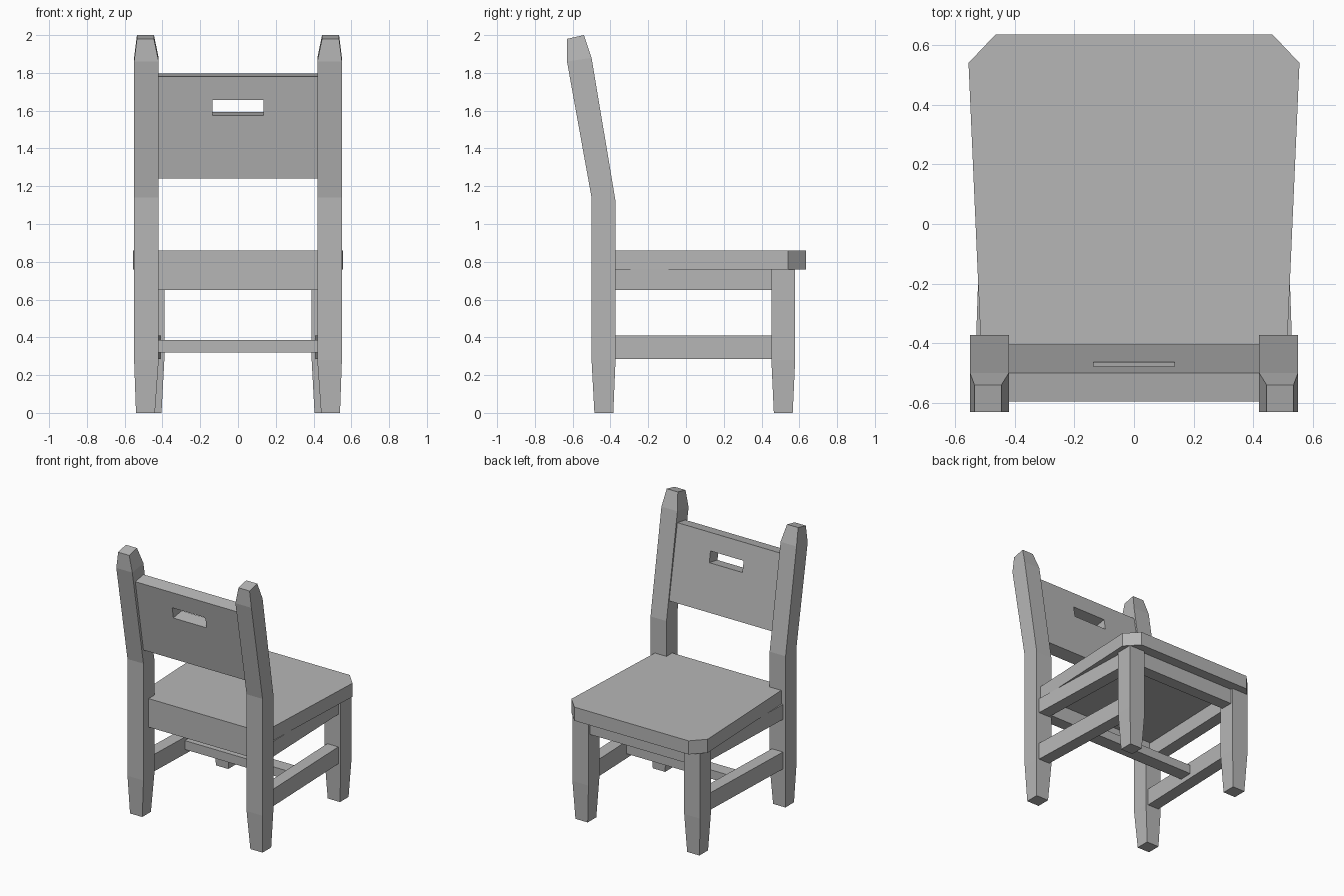
import bpy, bmesh, math
from mathutils import Vector

if "Cube" in bpy.data.objects:
    bpy.data.objects.remove(bpy.data.objects["Cube"])

wood = bpy.data.materials.new("grey_wood")
wood.diffuse_color = (0.47, 0.47, 0.47, 1)
wood.use_nodes = True
wood.node_tree.nodes["Principled BSDF"].inputs["Base Color"].default_value = wood.diffuse_color


def finish(bm, name):
    bmesh.ops.recalc_face_normals(bm, faces=bm.faces)
    mesh = bpy.data.meshes.new(name)
    bm.to_mesh(mesh)
    bm.free()
    mesh.materials.append(wood)
    obj = bpy.data.objects.new(name, mesh)
    bpy.context.collection.objects.link(obj)
    return obj


def loft(name, sections, side=1):
    """Skin a stack of equal-length outlines and cap both ends."""
    bm = bmesh.new()
    rings = [[bm.verts.new((side * x, y, z)) for x, y, z in s] for s in sections]
    n = len(rings[0])
    for a, b in zip(rings, rings[1:]):
        for i in range(n):
            j = (i + 1) % n
            bm.faces.new((a[i], a[j], b[j], b[i]))
    bm.faces.new(rings[0])
    bm.faces.new(rings[-1])
    return finish(bm, name)


def rect(x0, x1, y0, y1, z0, z1=None):
    """Rectangle whose back edge is at z0 and front edge at z1."""
    z1 = z0 if z1 is None else z1
    return [(x0, y0, z0), (x1, y0, z0), (x1, y1, z1), (x0, y1, z1)]


def box(name, x0, x1, y0, y1, z0, z1):
    return loft(name, [rect(x0, x1, y0, y1, z0), rect(x0, x1, y0, y1, z1)])


for side, tag in ((-1, "left"), (1, "right")):
    # rear leg bends back into the backrest post, tapered at both ends
    loft("rear_post_" + tag, [
        rect(0.44, 0.54, -0.485, -0.385, 0),
        rect(0.42, 0.55, -0.50, -0.373, 0.28),
        rect(0.42, 0.55, -0.50, -0.373, 1.14, 1.12),
        rect(0.42, 0.55, -0.63, -0.50, 1.86, 1.88),
        rect(0.445, 0.535, -0.63, -0.54, 1.98, 2.0)], side)
    # front leg with tapered foot
    loft("front_leg_" + tag, [
        rect(0.405, 0.505, 0.465, 0.565, 0),
        rect(0.39, 0.52, 0.452, 0.578, 0.28),
        rect(0.39, 0.52, 0.452, 0.578, 0.76)], side)
    # slightly splayed side rails
    for name, z0, z1 in (("side_stretcher_", 0.285, 0.41), ("side_apron_", 0.65, 0.76)):
        plan = [(0.44, -0.40), (0.53, -0.40), (0.50, 0.47), (0.41, 0.47)]
        loft(name + tag, [[(x, y, z) for x, y in plan] for z in (z0, z1)], side)

# cross rails
box("cross_stretcher", -0.44, 0.44, -0.01, 0.09, 0.32, 0.385)
box("rear_apron", -0.43, 0.43, -0.44, -0.35, 0.65, 0.76)
box("front_apron", -0.40, 0.40, 0.47, 0.56, 0.65, 0.76)

# seat with clipped front corners, notched around the posts
half = [(0.42, -0.44), (0.42, -0.373), (0.515, -0.373), (0.555, 0.54), (0.465, 0.635)]
plan = half + [(-x, y) for x, y in reversed(half)]
loft("seat", [[(x, y, z) for x, y in plan] for z in (0.76, 0.86)])

# tilted backrest panel with a hand slot
bm = bmesh.new()
tilt = math.atan2(0.13, 0.74)
up = Vector((0, -math.sin(tilt), math.cos(tilt)))
depth = Vector((0, math.cos(tilt), math.sin(tilt))) * 0.097
origin = Vector((0, -0.50, 1.24))


def panel_ring(w, v0, v1, d):
    return [bm.verts.new(origin + Vector((x, 0, 0)) + up * v + depth * d)
            for x, v in ((-w, v0), (w, v0), (w, v1), (-w, v1))]


rings = [panel_ring(0.43, 0, 0.548, 0), panel_ring(0.135, 0.34, 0.422, 0),
         panel_ring(0.135, 0.34, 0.422, 1), panel_ring(0.43, 0, 0.548, 1)]
for k in range(4):
    a, b = rings[k], rings[(k + 1) % 4]
    for i in range(4):
        j = (i + 1) % 4
        bm.faces.new((a[i], a[j], b[j], b[i]))
finish(bm, "backrest_panel")
